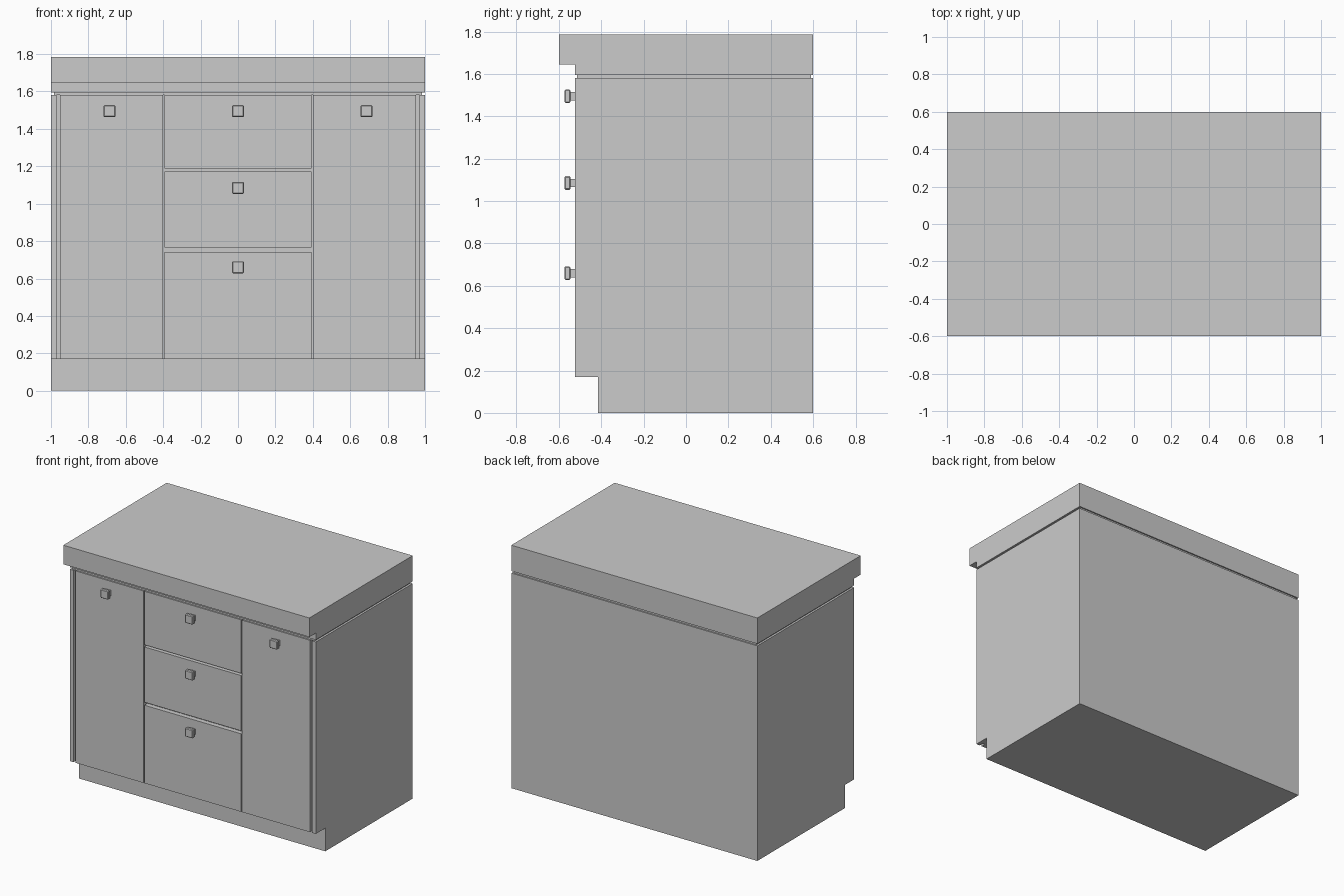
import bpy, bmesh
from mathutils import Vector

if "Cube" in bpy.data.objects:
    bpy.data.objects.remove(bpy.data.objects["Cube"])


def finish(name, bm):
    bmesh.ops.recalc_face_normals(bm, faces=bm.faces)
    me = bpy.data.meshes.new(name)
    bm.to_mesh(me)
    bm.free()
    ob = bpy.data.objects.new(name, me)
    bpy.context.collection.objects.link(ob)
    return ob


def box(name, x, y, z, chamfer=0):
    bm = bmesh.new()
    bmesh.ops.create_cube(bm, size=1)
    for v in bm.verts:
        v.co = Vector([(r[0] + r[1]) / 2 + c * (r[1] - r[0])
                       for r, c in zip((x, y, z), v.co)])
    if chamfer:
        bmesh.ops.bevel(bm, geom=bm.edges[:], offset=chamfer, segments=1, affect='EDGES')
    return finish(name, bm)


def extrude_x(name, profile, x0, x1):
    bm = bmesh.new()
    f = bm.faces.new([bm.verts.new((x0, y, z)) for y, z in profile])
    r = bmesh.ops.extrude_face_region(bm, geom=[f])
    bmesh.ops.translate(bm, vec=(x1 - x0, 0, 0),
                        verts=[g for g in r['geom'] if isinstance(g, bmesh.types.BMVert)])
    return finish(name, bm)


FRONT, BACK, KICK, TOP = -0.525, 0.6, 0.17, 1.58

# Cabinet carcass with toe kick, front hollowed between the side panels
carcass = extrude_x("carcass", [(-0.415, 0), (BACK, 0), (BACK, TOP), (FRONT, TOP),
                                (FRONT, KICK), (-0.415, KICK)], -1, 1)
cutter = box("front_recess_cutter", (-0.97, 0.97), (-0.7, -0.49), (0.1, 1.7))
cutter.hide_render = True
mod = carcass.modifiers.new("front_recess", 'BOOLEAN')
mod.operation, mod.solver, mod.object = 'DIFFERENCE', 'EXACT', cutter
bpy.context.view_layer.objects.active = carcass
bpy.ops.object.modifier_apply(modifier=mod.name)
bpy.data.objects.remove(cutter)

# Recessed shadow gap and worktop with a front overhang
box("worktop_spacer", (-0.985, 0.985), (-0.515, 0.59), (TOP, 1.595))
extrude_x("worktop", [(-0.6, 1.645), (FRONT, 1.645), (FRONT, 1.595), (BACK, 1.595),
                      (BACK, 1.785), (-0.6, 1.785)], -1, 1)


# Square knob: stem and chamfered head
def knob(name, x, z):
    box(name + "_stem", (x - 0.022, x + 0.022), (-0.55, FRONT), (z - 0.02, z + 0.02))
    box(name + "_head", (x - 0.032, x + 0.032), (-0.573, -0.546), (z - 0.032, z + 0.032), 0.005)


# Doors on both sides
for side, s in (("left", -1), ("right", 1)):
    box(side + "_door", sorted((s * 0.402, s * 0.953)), (FRONT, -0.49), (KICK, TOP))
    knob(side + "_door_knob", s * 0.687, 1.495)

# Three drawers in the middle
for i, (z0, z1, zk) in enumerate(((1.187, TOP, 1.495), (0.765, 1.171, 1.085), (KICK, 0.743, 0.66))):
    name = ("top", "middle", "bottom")[i] + "_drawer"
    box(name, (-0.394, 0.394), (FRONT, -0.49), (z0, z1))
    knob(name + "_knob", 0, zk)
